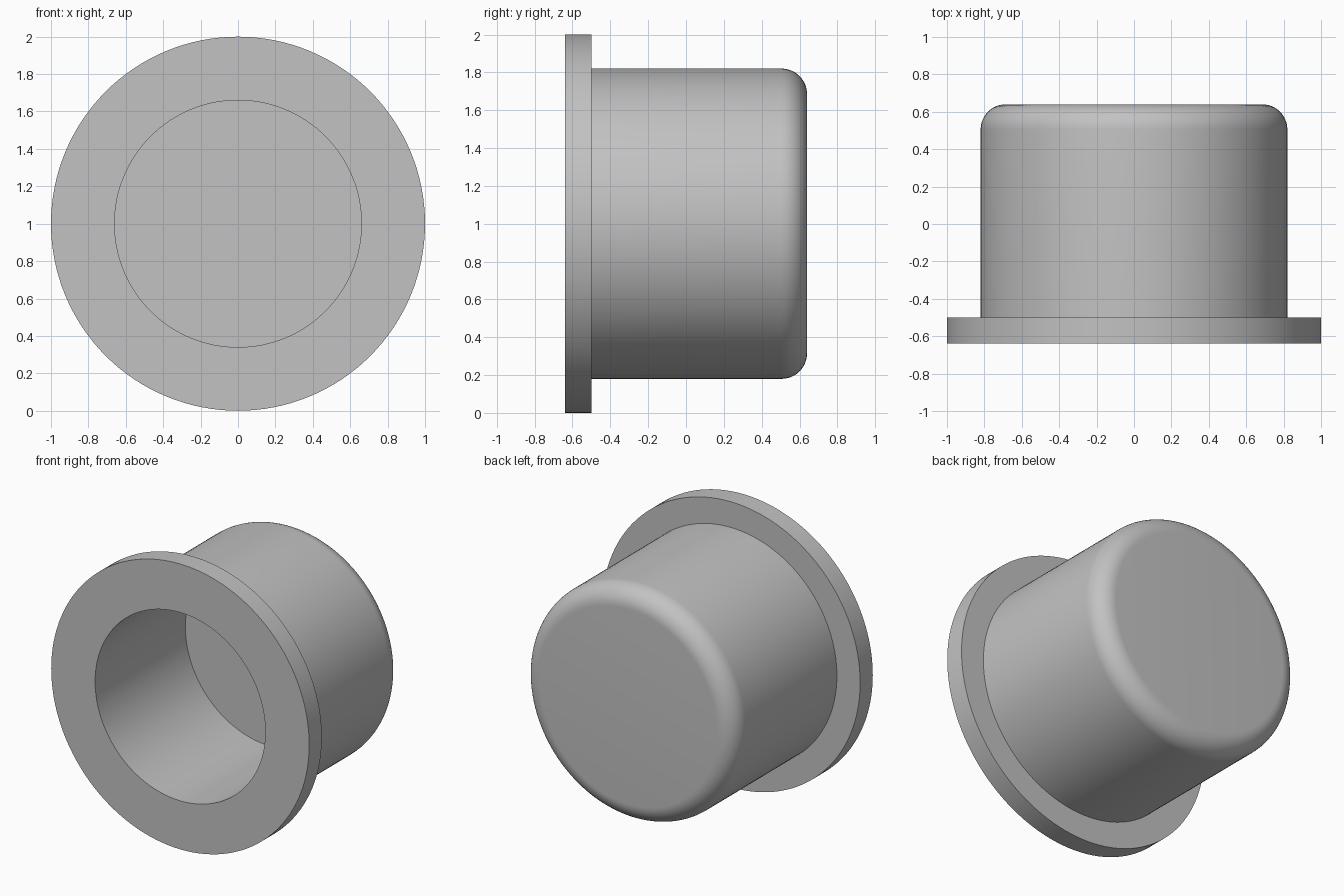
import bpy
import bmesh
from math import pi, sin, cos, radians
from mathutils import Vector

cube = bpy.data.objects.get("Cube")
if cube:
    bpy.data.objects.remove(cube, do_unlink=True)

# Dimensions
FRONT, BACK = -0.64, 0.64
FLANGE_BACK, BORE_FLOOR = -0.50, 0.36
FLANGE_R, BODY_R, BORE_R = 1.0, 0.82, 0.66
ROUND = 0.135
SEGMENTS = 128

# Plain grey material
grey = bpy.data.materials.new("light grey")
grey.use_nodes = True
colour = (0.54, 0.54, 0.54, 1)
grey.diffuse_color = colour
grey.node_tree.nodes["Principled BSDF"].inputs["Base Color"].default_value = colour

# Half section as (radius, y): bore floor, bore wall, flange, body, rounded end
profile = [(0, BORE_FLOOR), (BORE_R, BORE_FLOOR), (BORE_R, FRONT),
           (FLANGE_R, FRONT), (FLANGE_R, FLANGE_BACK), (BODY_R, FLANGE_BACK)]
STEPS = 12
for i in range(STEPS + 1):
    a = (pi / 2) * i / STEPS
    profile.append((BODY_R - ROUND + ROUND * cos(a), BACK - ROUND + ROUND * sin(a)))
profile.append((0, BACK))

# Revolve the section about the y axis
bm = bmesh.new()
verts = [bm.verts.new((r, y, 0)) for r, y in profile]
edges = [bm.edges.new(pair) for pair in zip(verts, verts[1:])]
bmesh.ops.spin(bm, geom=verts + edges, cent=(0, 0, 0), axis=(0, 1, 0),
               angle=2 * pi, steps=SEGMENTS, use_merge=True)
bmesh.ops.remove_doubles(bm, verts=bm.verts, dist=1e-4)
bmesh.ops.recalc_face_normals(bm, faces=bm.faces)
bmesh.ops.translate(bm, verts=bm.verts, vec=Vector((0, 0, FLANGE_R)))

mesh = bpy.data.meshes.new("flanged_cap")
bm.to_mesh(mesh)
bm.free()
mesh.materials.append(grey)
cap = bpy.data.objects.new("flanged_cap", mesh)
bpy.context.collection.objects.link(cap)

# Smooth curved walls, sharp rims
bpy.ops.object.select_all(action="DESELECT")
cap.select_set(True)
bpy.context.view_layer.objects.active = cap
bpy.ops.object.shade_smooth_by_angle(angle=radians(30))
